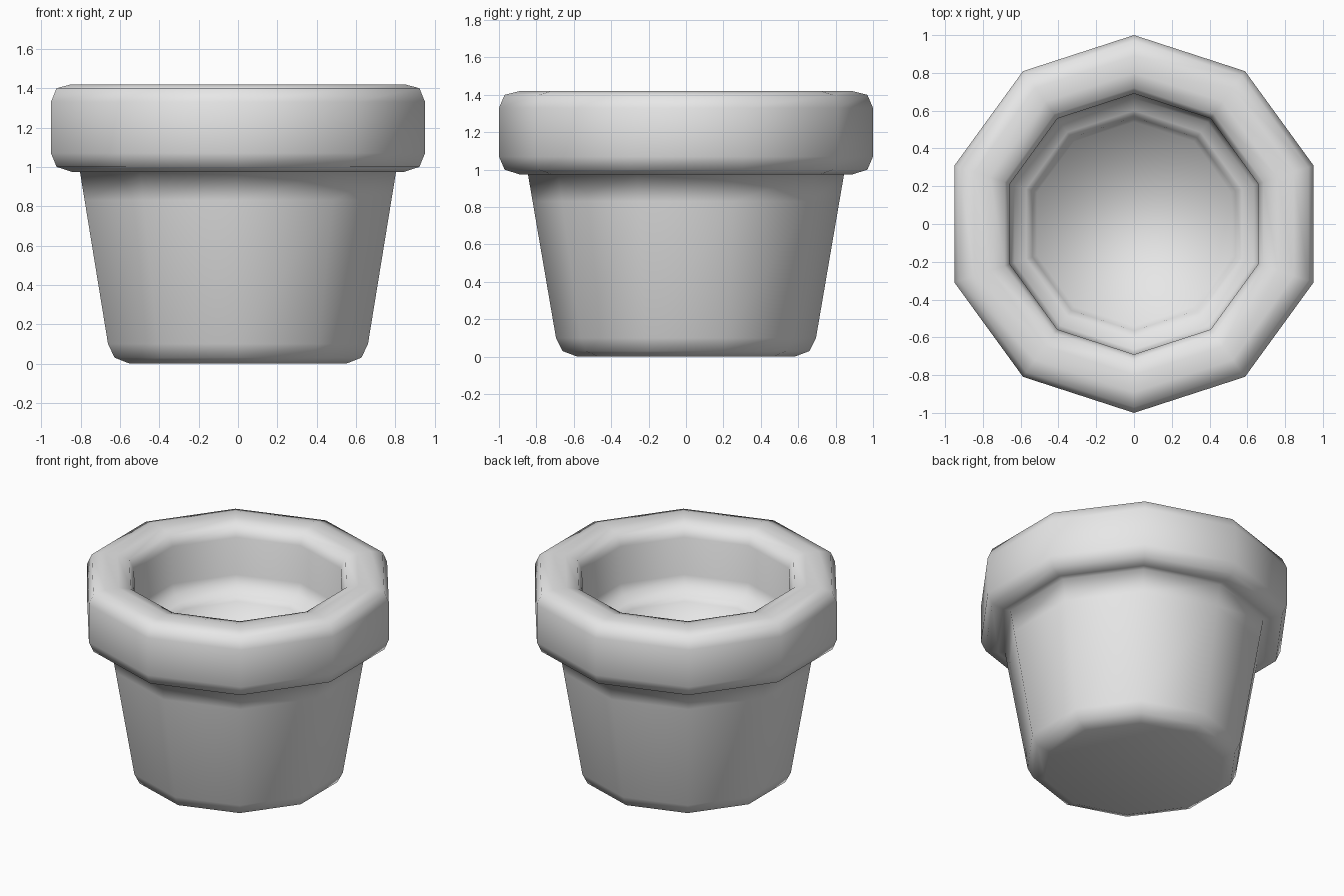
import bpy, bmesh, math

old = bpy.data.objects.get("Cube")
if old:
    bpy.data.objects.remove(old, do_unlink=True)

SIDES = 10

# Single grey clay material
clay = bpy.data.materials.new("grey_clay")
clay.use_nodes = True
colour = (0.8, 0.8, 0.8, 1)
clay.diffuse_color = colour
clay.node_tree.nodes["Principled BSDF"].inputs["Base Color"].default_value = colour


def lathe(name, profile):
    """Turn a (radius, height) profile into a closed ten-sided solid."""
    bm = bmesh.new()
    rings = []
    for r, z in profile:
        ring = []
        for k in range(SIDES):
            a = math.tau * k / SIDES + math.pi / 2
            ring.append(bm.verts.new((r * math.cos(a), r * math.sin(a), z)))
        rings.append(ring)
    for low, high in zip(rings, rings[1:]):
        for k in range(SIDES):
            n = (k + 1) % SIDES
            bm.faces.new((low[k], low[n], high[n], high[k]))
    bm.faces.new(rings[0])
    bm.faces.new(rings[-1])
    bmesh.ops.recalc_face_normals(bm, faces=bm.faces)
    for f in bm.faces:
        f.smooth = True
    mesh = bpy.data.meshes.new(name)
    bm.to_mesh(mesh)
    bm.free()
    mesh.materials.append(clay)
    obj = bpy.data.objects.new(name, mesh)
    bpy.context.collection.objects.link(obj)
    return obj


# Tapered body with rounded foot
body = [(0.58, 0), (0.66, 0.03), (0.695, 0.1), (0.82, 0.83), (0.845, 0.975)]
# Thick rounded rim, outside then inside
rim = [(0.89, 0.975), (0.97, 1.0), (1.0, 1.07), (1.0, 1.33), (0.97, 1.4),
       (0.89, 1.42), (0.8, 1.42), (0.72, 1.4), (0.69, 1.33), (0.69, 1.07)]
# Inner ledge and sunken floor
inside = [(0.665, 1.0), (0.6, 0.97), (0.565, 0.94), (0.54, 0.84)]

lathe("plant_pot", body + rim + inside)
